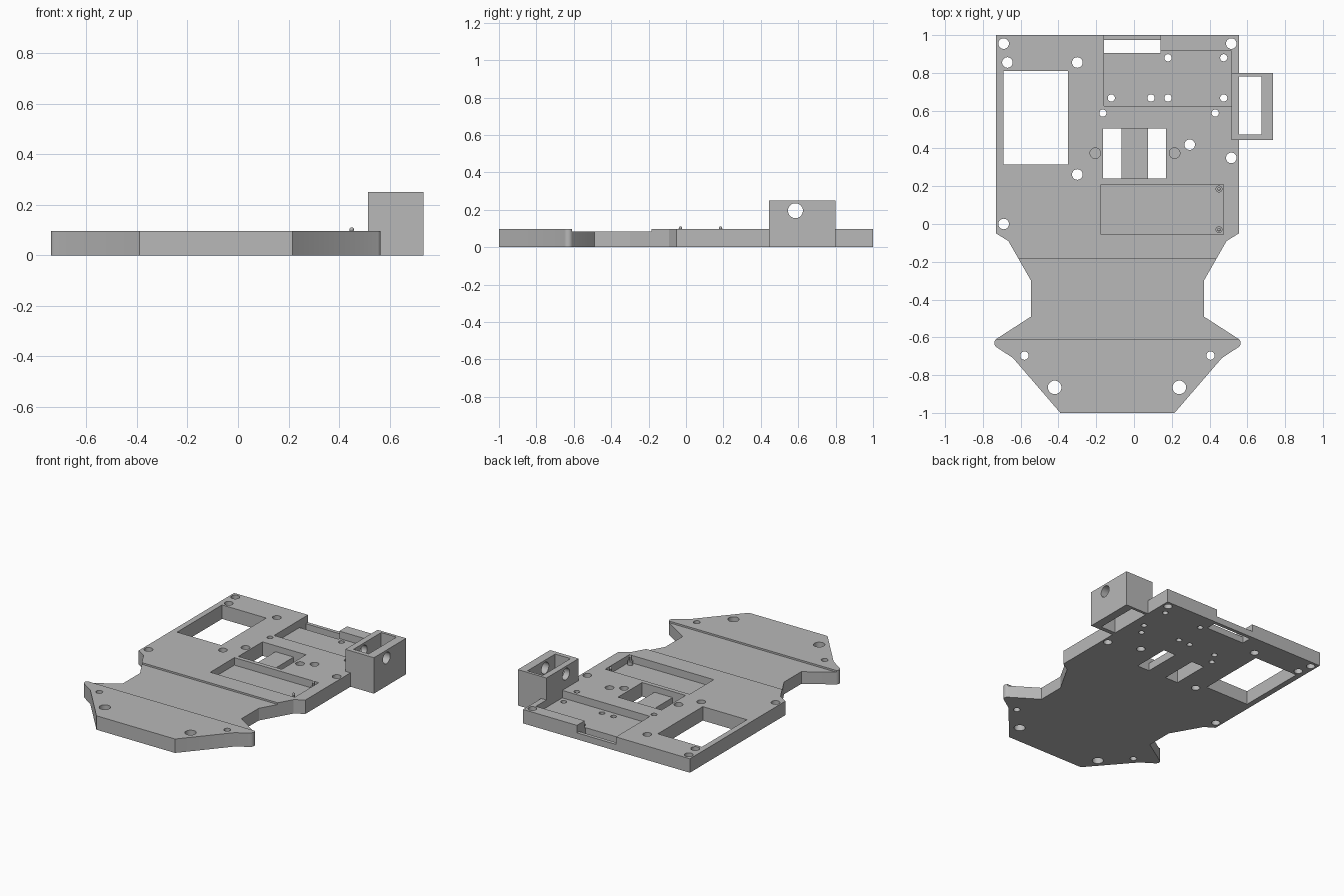
import bpy
import bmesh
from math import radians, cos, sin
from mathutils import Matrix

cube = bpy.data.objects.get("Cube")
if cube:
    bpy.data.objects.remove(cube, do_unlink=True)

grey = bpy.data.materials.new("plain grey")
grey.use_nodes = True
grey.diffuse_color = (0.48, 0.48, 0.48, 1)
grey.node_tree.nodes["Principled BSDF"].inputs["Base Color"].default_value = grey.diffuse_color

TOP = 0.097      # plate thickness
FLOOR = 0.045    # pocket floor height
AXIS = -0.0875   # symmetry line of the plate outline


def make(name, bm):
    bmesh.ops.recalc_face_normals(bm, faces=bm.faces)
    mesh = bpy.data.meshes.new(name)
    bm.to_mesh(mesh)
    bm.free()
    mesh.materials.append(grey)
    obj = bpy.data.objects.new(name, mesh)
    bpy.context.collection.objects.link(obj)
    return obj


def block(name, x0, x1, y0, y1, z0, z1):
    bm = bmesh.new()
    size = Matrix.Diagonal((x1 - x0, y1 - y0, z1 - z0, 1))
    place = Matrix.Translation(((x0 + x1) / 2, (y0 + y1) / 2, (z0 + z1) / 2))
    bmesh.ops.create_cube(bm, size=1, matrix=place @ size)
    return make(name, bm)


def rod(name, centre, radius, length, turn=None, sides=32):
    bm = bmesh.new()
    bmesh.ops.create_cone(bm, cap_ends=True, segments=sides, radius1=radius,
                          radius2=radius, depth=length,
                          matrix=Matrix.Translation(centre) @ (turn or Matrix()))
    return make(name, bm)


def cut(target, cutter):
    cutter.hide_render = True
    mod = target.modifiers.new("cut", "BOOLEAN")
    mod.operation = "DIFFERENCE"
    mod.solver = "EXACT"
    mod.object = cutter
    bpy.context.view_layer.objects.active = target
    bpy.ops.object.modifier_apply(modifier=mod.name)
    bpy.data.objects.remove(cutter, do_unlink=True)


def smooth(obj):
    bpy.ops.object.select_all(action="DESELECT")
    obj.select_set(True)
    bpy.context.view_layer.objects.active = obj
    bpy.ops.object.shade_smooth_by_angle(angle=radians(20))


# Base plate: half outline mirrored, with rounded ears
half = [(-0.73, 1), (-0.73, -0.05), (-0.665, -0.09), (-0.545, -0.30), (-0.545, -0.49)]
for i in range(8):
    a = radians(125 + 111 * i / 7)
    half.append((-0.714 + 0.026 * cos(a), -0.63 + 0.026 * sin(a)))
half += [(-0.64, -0.71), (-0.39, -1)]
outline = half + [(2 * AXIS - x, y) for x, y in reversed(half)]

bm = bmesh.new()
face = bm.faces.new([bm.verts.new((x, y, 0)) for x, y in outline])
grown = bmesh.ops.extrude_face_region(bm, geom=[face])
raised = [v for v in grown["geom"] if isinstance(v, bmesh.types.BMVert)]
bmesh.ops.translate(bm, verts=raised, vec=(0, 0, TOP))
plate = make("base_plate", bm)

# Lowered waist, pockets, windows and rear slot
for x0, x1, y0, y1, z0 in [
    (-1, 1, -0.61, -0.185, 0.085),
    (-0.16, 0.515, 0.625, 0.915, FLOOR),
    (-0.16, 0.14, 0.8, 1.1, FLOOR),
    (-0.175, 0.475, -0.055, 0.21, FLOOR),
    (-0.69, -0.35, 0.315, 0.81, -1),
    (-0.16, 0.14, 0.905, 0.975, -1),
    (-0.165, 0.17, 0.24, 0.505, -1),
]:
    cut(plate, block("cutter", x0, x1, y0, y1, z0, 1))

# Through holes, grouped by radius
holes = {
    0.028: [(-0.69, 0.955), (-0.67, 0.855), (-0.3, 0.855), (0.515, 0.955),
            (0.295, 0.42), (0.515, 0.35), (-0.3, 0.262), (-0.69, 0)],
    0.019: [(0.18, 0.88), (0.475, 0.88), (-0.12, 0.667), (0.09, 0.667), (0.18, 0.667),
            (0.475, 0.667), (-0.165, 0.587), (0.43, 0.587)],
    0.022: [(-0.58, -0.697), (0.405, -0.697)],
    0.036: [(-0.42, -0.865), (0.24, -0.865)],
}
for radius, spots in holes.items():
    for x, y in spots:
        cut(plate, rod("cutter", (x, y, 0), radius, 1))

# Blind holes beside the central opening
for x in (-0.205, 0.215):
    cut(plate, rod("cutter", (x, 0.375, FLOOR + 0.5), 0.028, 1))
smooth(plate)

# Low bar across the central opening
block("centre_bar", -0.065, 0.075, 0.235, 0.51, 0, 0.055)

# Hollow side box with a cross hole
box = block("side_box", 0.515, 0.735, 0.445, 0.80, 0, 0.25)
cut(box, block("cutter", 0.557, 0.675, 0.475, 0.78, -1, 1))
cut(box, rod("cutter", (0.6, 0.585, 0.195), 0.04, 1, Matrix.Rotation(radians(90), 4, "Y")))
smooth(box)

# Locating pins with collars and round tips in the front pocket
for side, y in (("front", -0.03), ("rear", 0.185)):
    smooth(rod(side + "_pin_collar", (0.45, y, FLOOR + 0.01), 0.018, 0.03))
    smooth(rod(side + "_pin", (0.45, y, 0.07), 0.007, 0.07, sides=16))
    bm = bmesh.new()
    bmesh.ops.create_uvsphere(bm, u_segments=16, v_segments=10, radius=0.009,
                              matrix=Matrix.Translation((0.45, y, 0.102)))
    smooth(make(side + "_pin_tip", bm))
